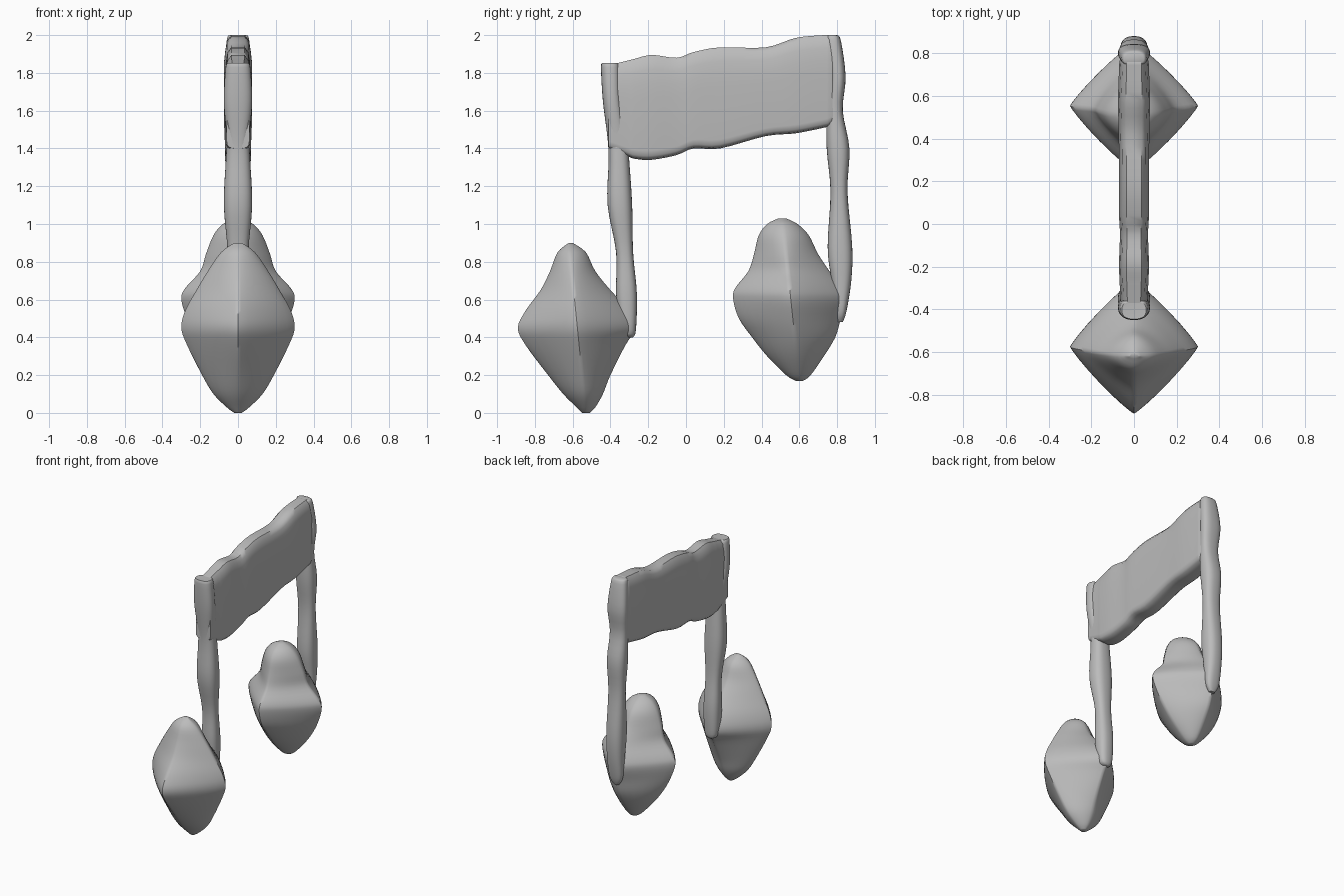
import bpy
import bmesh
import math
from mathutils import Vector

default_cube = bpy.data.objects.get("Cube")
if default_cube:
    bpy.data.objects.remove(default_cube, do_unlink=True)

# One plain grey for the whole model
grey = bpy.data.materials.new("plain grey")
grey.use_nodes = True
colour = (0.5, 0.5, 0.5, 1)
grey.diffuse_color = colour
grey.node_tree.nodes["Principled BSDF"].inputs["Base Color"].default_value = colour


def smooth_rows(rows, steps=4):
    """Catmull-Rom interpolation through rows of equal length."""
    points = [rows[0]] + list(rows) + [rows[-1]]
    result = []
    for a, b, c, d in zip(points, points[1:], points[2:], points[3:]):
        for step in range(steps):
            t = step / steps
            result.append([
                q + t / 2 * (r - p + t * (2 * p - 5 * q + 4 * r - s + t * (3 * (q - r) + s - p)))
                for p, q, r, s in zip(a, b, c, d)
            ])
    result.append(list(rows[-1]))
    return result


def loft(name, rings):
    """Skin a list of equal rings of points and close both ends."""
    bm = bmesh.new()
    loops = [[bm.verts.new(point) for point in ring] for ring in rings]
    for lower, upper in zip(loops, loops[1:]):
        for i in range(len(lower)):
            j = (i + 1) % len(lower)
            bm.faces.new((lower[i], lower[j], upper[j], upper[i]))
    bm.faces.new(loops[0])
    bm.faces.new(loops[-1])
    bmesh.ops.recalc_face_normals(bm, faces=bm.faces)
    mesh = bpy.data.meshes.new(name)
    bm.to_mesh(mesh)
    bm.free()
    mesh.materials.append(grey)
    part = bpy.data.objects.new(name, mesh)
    bpy.context.collection.objects.link(part)
    bpy.ops.object.select_all(action="DESELECT")
    part.select_set(True)
    bpy.context.view_layer.objects.active = part
    bpy.ops.object.shade_smooth_by_angle(angle=math.radians(50))
    return part


def rounded_ring(z, front, back, half_width, middle, power, sides=32):
    """Horizontal superellipse: low power gives a diamond, high a box."""
    ring = []
    for i in range(sides):
        angle = math.tau * i / sides
        c, s = math.cos(angle), math.sin(angle)
        x = math.copysign(abs(c) ** (2 / power), c) * half_width
        y = math.copysign(abs(s) ** (2 / power), s)
        reach = back - middle if y > 0 else middle - front
        ring.append(Vector((x, middle + y * reach, z)))
    return ring


def note_head(name, rows, bottom_y, top_y):
    """Diamond bulb whose side ridge leans from bottom_y to top_y."""
    rows = smooth_rows(rows)
    low, high = rows[0][0], rows[-1][0]
    rings = []
    for z, front, back, half_width in rows:
        t = (z - low) / (high - low)
        power = 1.12 + 0.6 * abs(2 * t - 1) ** 2
        middle = bottom_y + (top_y - bottom_y) * t
        middle = min(max(middle, front), back)
        rings.append(rounded_ring(z, front, back, half_width, middle, power))
    return loft(name, rings)


def stem(name, rows):
    """Knobbly upright post."""
    rings = [rounded_ring(z, front, back, half_width, (front + back) / 2, 2.5)
             for z, front, back, half_width in smooth_rows(rows)]
    return loft(name, rings)


# Note heads: height, front edge, back edge, half width
note_head("front_note_head", [
    (0, -.55, -.51, .02), (.03, -.58, -.48, .06), (.1, -.65, -.44, .13),
    (.2, -.73, -.4, .19), (.36, -.85, -.32, .27), (.45, -.89, -.265, .3),
    (.54, -.85, -.3, .28), (.65, -.77, -.4, .22), (.75, -.72, -.48, .16),
    (.85, -.68, -.53, .09), (.9, -.62, -.6, .02),
], -.53, -.62)

note_head("back_note_head", [
    (.17, .58, .62, .02), (.2, .53, .66, .06), (.3, .43, .73, .15),
    (.4, .35, .79, .22), (.5, .28, .82, .27), (.6, .25, .85, .3),
    (.66, .26, .83, .28), (.75, .33, .76, .2), (.84, .36, .7, .17),
    (.94, .385, .65, .13), (1, .43, .59, .08), (1.03, .49, .53, .02),
], .6, .51)

# Stems: height, front edge, back edge, half width
stem("front_stem", [
    (.4, -.32, -.28, .02), (.44, -.35, -.265, .05), (.63, -.37, -.26, .06),
    (.85, -.37, -.28, .055), (1.1, -.415, -.285, .075),
    (1.33, -.41, -.3, .065), (1.45, -.415, -.31, .06),
    (1.65, -.44, -.34, .075), (1.83, -.45, -.35, .065), (1.85, -.44, -.37, .05),
])

stem("back_stem", [
    (.48, .8, .83, .02), (.54, .79, .85, .05), (.7, .77, .875, .06),
    (.88, .75, .88, .065), (1.17, .765, .855, .06), (1.4, .745, .865, .07),
    (1.6, .745, .83, .065), (1.78, .76, .845, .075),
    (1.97, .74, .82, .06), (2, .75, .8, .045),
])

# Beam: position along y, lower edge, upper edge, half width
beam_rows = smooth_rows([
    (-.41, 1.4, 1.84, .06), (-.31, 1.36, 1.865, .065), (-.27, 1.345, 1.875, .068),
    (-.18, 1.34, 1.895, .07), (-.05, 1.365, 1.88, .066), (.04, 1.4, 1.91, .07),
    (.18, 1.4, 1.935, .07), (.42, 1.465, 1.935, .072), (.58, 1.48, 1.985, .075),
    (.73, 1.51, 2, .07), (.76, 1.52, 2, .068), (.8, 1.55, 1.99, .06),
])
# Upright plate with rounded lower edge and sloping shoulders
outline = [(.3, 0), (.75, .012), (.95, .04), (1, .09), (.98, .6), (1, .73), (.9, .86), (.78, .95), (.5, 1)]
beam_rings = []
for y, lower, upper, half_width in beam_rows:
    right_side = [Vector((w * half_width, y, lower + h * (upper - lower))) for w, h in outline]
    left_side = [Vector((-p.x, p.y, p.z)) for p in reversed(right_side)]
    beam_rings.append(right_side + left_side)
loft("beam", beam_rings)
